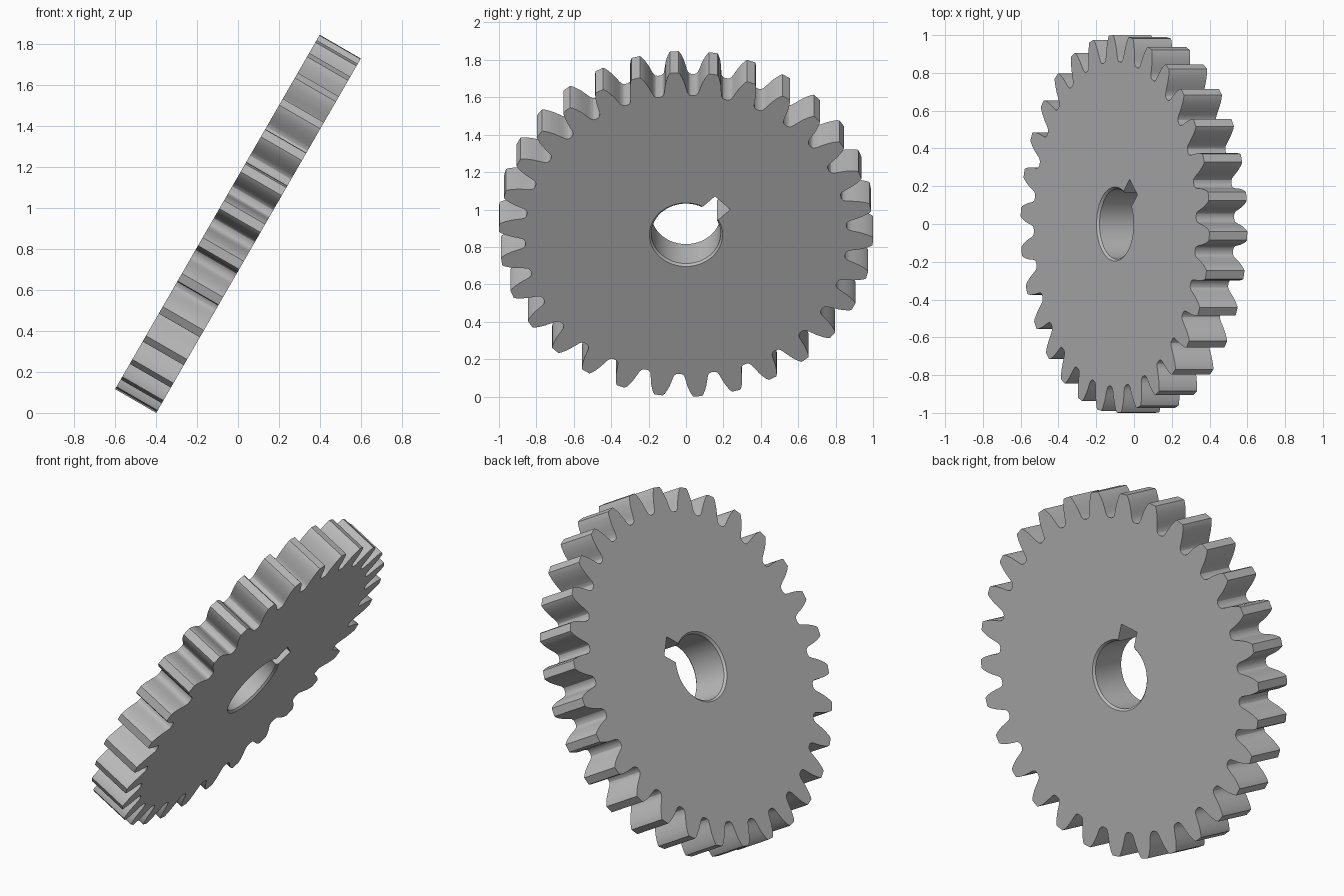
import bpy, bmesh, math
from mathutils import Matrix, Vector

if "Cube" in bpy.data.objects:
    bpy.data.objects.remove(bpy.data.objects["Cube"])

TEETH = 30
HALF = 0.116                      # half the face width
PHASE = math.radians(-3.6)
BORE, RIM, CHAMFER = 0.185, 0.196, 0.012

steel = bpy.data.materials.new("grey steel")
steel.use_nodes = True
grey = (0.5, 0.5, 0.5, 1)
steel.diffuse_color = grey
steel.node_tree.nodes["Principled BSDF"].inputs["Base Color"].default_value = grey


def new_object(name, bm):
    bmesh.ops.recalc_face_normals(bm, faces=bm.faces)
    mesh = bpy.data.meshes.new(name)
    bm.to_mesh(mesh)
    bm.free()
    mesh.materials.append(steel)
    obj = bpy.data.objects.new(name, mesh)
    bpy.context.collection.objects.link(obj)
    return obj


def polar(r, a, z=0):
    return Vector((r * math.cos(a), r * math.sin(a), z))


# Toothed blank: half a tooth as (radius, half angle), mirrored and repeated
flank = [(0.860, 0.095), (0.864, 0.083), (0.873, 0.074), (0.888, 0.068),
         (0.912, 0.061), (0.938, 0.0535), (0.965, 0.043), (0.988, 0.032), (1.0, 0.023)]
tooth = [(r, -a) for r, a in flank] + [(r, a) for r, a in reversed(flank)]
bm = bmesh.new()
outline = [bm.verts.new(polar(r, PHASE + i * math.tau / TEETH + a, -HALF))
           for i in range(TEETH) for r, a in tooth]
face = bm.faces.new(outline)
top = bmesh.ops.extrude_face_region(bm, geom=[face])["geom"]
bmesh.ops.translate(bm, vec=(0, 0, 2 * HALF),
                    verts=[g for g in top if isinstance(g, bmesh.types.BMVert)])
gear = new_object("gear_wheel", bm)

# Bore cutter: lathed profile with a chamfer at each face
bm = bmesh.new()
out = 0.02
flare = RIM + out * (RIM - BORE) / CHAMFER
profile = [(flare, -HALF - out), (BORE, -HALF + CHAMFER),
           (BORE, HALF - CHAMFER), (flare, HALF + out)]
SEG = 64
rings = [[bm.verts.new(polar(r, i * math.tau / SEG, z)) for i in range(SEG)]
         for r, z in profile]
for low, high in zip(rings, rings[1:]):
    for i in range(SEG):
        j = (i + 1) % SEG
        bm.faces.new((low[i], low[j], high[j], high[i]))
bm.faces.new(rings[0])
bm.faces.new(rings[-1])
bore = new_object("bore_cutter", bm)

# Keyway cutter: square slot beside the bore
bm = bmesh.new()
bmesh.ops.create_cube(bm, size=1, matrix=Matrix.Rotation(math.radians(45), 4, "Z")
                      @ Matrix.Translation((0.1885, 0, 0))
                      @ Matrix.Diagonal((0.177, 0.116, 0.4, 1)))
keyway = new_object("keyway_cutter", bm)

# Cut both openings, then drop the cutters
bpy.ops.object.select_all(action="DESELECT")
bpy.context.view_layer.objects.active = gear
gear.select_set(True)
for cutter in (bore, keyway):
    cutter.hide_render = True
    mod = gear.modifiers.new(cutter.name, "BOOLEAN")
    mod.operation = "DIFFERENCE"
    mod.solver = "EXACT"
    mod.object = cutter
    bpy.ops.object.modifier_apply(modifier=mod.name)
    bpy.data.objects.remove(cutter)

# Lean the wheel over and stand it on the ground
gear.data.transform(Matrix.Rotation(math.radians(-60), 4, "Y"))
lowest = min(v.co.z for v in gear.data.vertices)
gear.data.transform(Matrix.Translation((0, 0, -lowest)))
bpy.ops.object.shade_smooth_by_angle(angle=math.radians(25))
